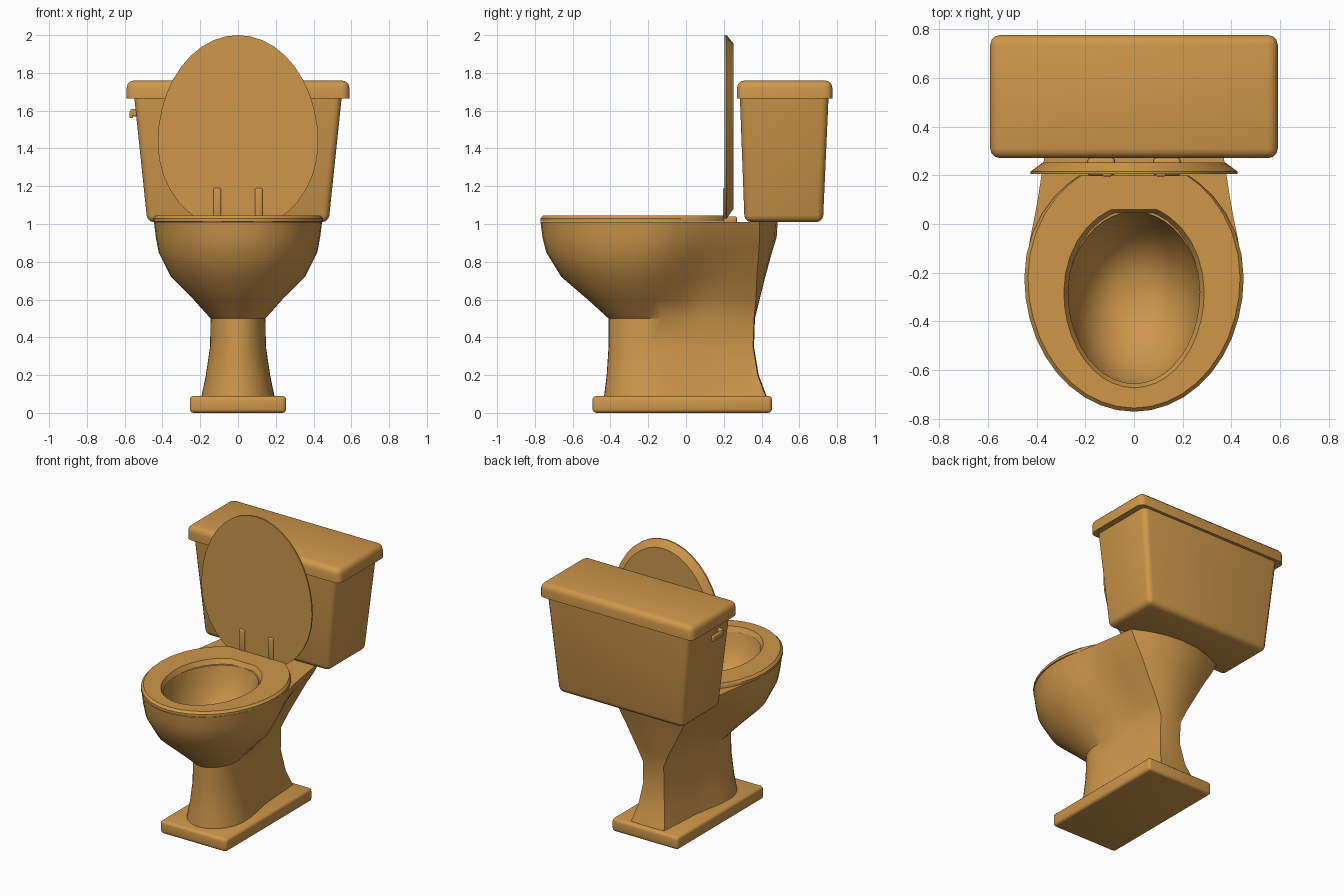
import bpy, bmesh, math

if "Cube" in bpy.data.objects:
    bpy.data.objects.remove(bpy.data.objects["Cube"])

mat = bpy.data.materials.new("warm tan")
mat.diffuse_color = (0.62, 0.31, 0.07, 1)
mat.use_nodes = True
mat.node_tree.nodes["Principled BSDF"].inputs["Base Color"].default_value = mat.diffuse_color


def finish(name, bm, angle=35):
    bmesh.ops.recalc_face_normals(bm, faces=bm.faces)
    me = bpy.data.meshes.new(name)
    bm.to_mesh(me)
    bm.free()
    me.materials.append(mat)
    ob = bpy.data.objects.new(name, me)
    bpy.context.collection.objects.link(ob)
    bpy.ops.object.select_all(action='DESELECT')
    ob.select_set(True)
    bpy.context.view_layer.objects.active = ob
    bpy.ops.object.shade_smooth_by_angle(angle=math.radians(angle))
    return ob


def loft(name, rings, caps=(True, True), wrap=False, angle=35):
    bm = bmesh.new()
    vs = [[bm.verts.new(p) for p in r] for r in rings]
    pairs = list(zip(vs, vs[1:])) + ([(vs[-1], vs[0])] if wrap else [])
    n = len(vs[0])
    for a, b in pairs:
        for i in range(n):
            j = (i + 1) % n
            bm.faces.new((a[i], a[j], b[j], b[i]))
    if not wrap:
        for on, r in zip(caps, (vs[0], vs[-1])):
            if on:
                bm.faces.new(r)
    return finish(name, bm, angle)


def box(name, x, y, z, bevel, top=None, skip=None, seg=3):
    """Box from (min, max) ranges; top = other x, y ranges; skip = z sign of unbevelled rim."""
    bm = bmesh.new()
    bmesh.ops.create_cube(bm, size=2)
    edges = [e for e in bm.edges
             if skip is None or not all(v.co.z * skip > 0 for v in e.verts)]
    for v in bm.verts:
        rx, ry = top if top and v.co.z > 0 else (x, y)
        v.co = [r[0] if c < 0 else r[1] for r, c in zip((rx, ry, z), v.co)]
    bmesh.ops.bevel(bm, geom=edges, offset=bevel, segments=seg, profile=0.5, affect='EDGES')
    return finish(name, bm)


def mirror(half):
    """Half outline from front centre to back centre -> closed outline."""
    return half + [(-x, y) for x, y in reversed(half) if x > 1e-6]


def egg(w, front, mid, back, wb):
    """Half ellipse at the front, egg tail cut flat at the back."""
    half = [(w * math.sin(i * math.pi / 20), mid + (front - mid) * math.cos(i * math.pi / 20))
            for i in range(11)]
    k = math.sqrt(1 - (wb / w) ** 2)
    for i in range(1, 8):
        t = math.sin(i / 7 * math.pi / 2)
        half.append((w * math.sqrt(max(0, 1 - (t * k) ** 2)), mid + (back - mid) * t))
    return mirror(half)


def at_z(pts, z):
    return [(x, y, z) for x, y in pts]


# --- floor plate
box("floor_plate", (-.255, .255), (-.495, .455), (0, .09), .02)


# --- pedestal and bowl, one lofted shell
def section(z, w, front, mid, wm, wb, yb, yc):
    half = [(w * math.sin(i * math.pi / 20), mid + (front - mid) * math.cos(i * math.pi / 20))
            for i in range(11)]
    for i in range(1, 5):
        t = i / 4
        s = t * t * (3 - 2 * t) * .5 + t * t * .5
        half.append((w + (wm - w) * s, mid + (.1 - mid) * t))
    for i in range(1, 4):
        t = i / 3
        half.append((wm + (wb - wm) * t, .1 + (yb - .1) * t))
    for i in range(1, 4):
        a = i / 3
        half.append((wb * (1 - a), yb + (yc - yb) * (1 - (1 - a) ** 2)))
    return at_z(mirror(half), z)


def hollow(z, w, y0, y1):
    n = 20
    c, r = (y0 + y1) / 2, (y1 - y0) / 2
    half = [(w * math.sin(i * math.pi / n), c - r * math.cos(i * math.pi / n)) for i in range(n + 1)]
    half[-1] = (0, y1)
    return at_z(mirror(half), z)


shell = [section(*s) for s in (
    (.08, .195, -.435, -.2, .15, .13, .425, .43),
    (.20, .17, -.42, -.2, .13, .10, .38, .385),
    (.35, .148, -.41, -.2, .12, .08, .355, .36),
    (.50, .145, -.41, -.2, .12, .08, .36, .365),
    (.60, .235, -.52, -.24, .14, .125, .37, .39),
    (.72, .355, -.66, -.24, .215, .19, .375, .42),
    (.85, .42, -.74, -.23, .30, .26, .385, .455),
    (.93, .435, -.76, -.22, .36, .31, .39, .48),
    (1.01, .445, -.77, -.22, .395, .35, .39, .485))]
inner = [hollow(*h) for h in (
    (1.01, .275, -.66, .05), (.9, .255, -.635, .025), (.8, .22, -.57, -.03),
    (.71, .16, -.47, -.1), (.66, .08, -.36, -.2))]
loft("bowl", shell + inner, angle=40)

# --- seat ring
outer = (.45, -.77, -.22, .2, .22)
inset = (.435, -.755, -.22, .2, .215)
h1, h2 = (.288, -.672, -.28, .06, .09), (.27, -.655, -.28, .045, .08)
loft("seat", [at_z(egg(*outer), 1.013), at_z(egg(*outer), 1.03), at_z(egg(*inset), 1.045),
              at_z(egg(*h1), 1.045), at_z(egg(*h2), 1.013)], wrap=True)


# --- raised lid
def upright(y, w, top, low, wb):
    return [(x, y, z) for x, z in egg(w, top, 1.43, low, wb)]


loft("seat_lid", [upright(.205, .425, 2.0, 1.03, .22), upright(.215, .425, 2.0, 1.03, .22),
                  upright(.252, .375, 1.955, 1.08, .2)], angle=25)

# --- hinges
for side, s in (("left", -1), ("right", 1)):
    box(side + "_hinge_arm", (s * .11 - .02, s * .11 + .02), (.195, .215), (1.03, 1.19), .008)
    box(side + "_hinge_block", (s * .135 - .055, s * .135 + .055), (.2, .27), (1.0, 1.04), .01)

# --- tank, tank lid
box("tank", (-.48, .48), (.31, .725), (1.01, 1.68), .035,
    top=((-.55, .55), (.285, .755)), skip=1)
box("tank_lid", (-.59, .59), (.27, .775), (1.665, 1.76), .04, skip=-1)

# --- flush handle on the left side
box("handle_stem", (-.57, -.53), (.40, .43), (1.57, 1.61), .008)
box("handle_lever", (-.575, -.555), (.40, .52), (1.56, 1.6), .008)
